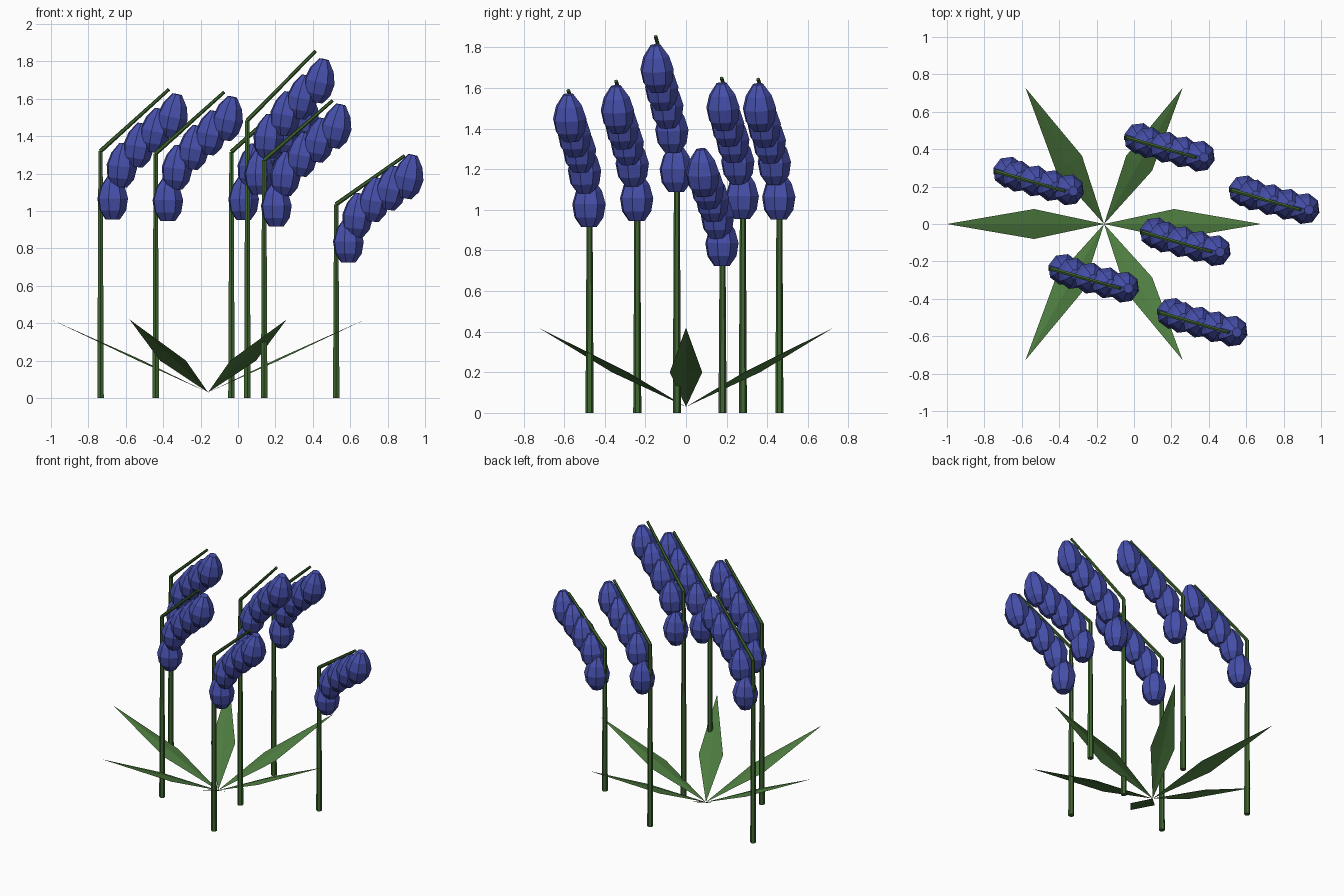
import bpy, bmesh
from math import radians, sin, cos, tau
from mathutils import Vector, Matrix

if "Cube" in bpy.data.objects:
    bpy.data.objects.remove(bpy.data.objects["Cube"])


def material(name, rgb):
    mat = bpy.data.materials.new(name)
    mat.use_nodes = True
    mat.diffuse_color = (*rgb, 1)
    mat.node_tree.nodes["Principled BSDF"].inputs["Base Color"].default_value = (*rgb, 1)
    return mat


leaf_green = material("leaf green", (0.075, 0.2, 0.05))
stem_green = material("stem green", (0.052, 0.135, 0.032))
petal_blue = material("petal blue", (0.062, 0.08, 0.41))


def add_object(name, bm, mat):
    bmesh.ops.recalc_face_normals(bm, faces=bm.faces)
    mesh = bpy.data.meshes.new(name)
    bm.to_mesh(mesh)
    bm.free()
    mesh.materials.append(mat)
    obj = bpy.data.objects.new(name, mesh)
    bpy.context.collection.objects.link(obj)
    return obj


def add_rod(bm, start, end, r1, r2, sides=6):
    """Tapered rod between two points."""
    start, end = Vector(start), Vector(end)
    axis = end - start
    turn = axis.to_track_quat('Z', 'Y').to_matrix().to_4x4()
    bmesh.ops.create_cone(bm, cap_ends=True, segments=sides, radius1=r1, radius2=r2,
                          depth=axis.length,
                          matrix=Matrix.Translation((start + end) / 2) @ turn)


def add_bell(bm, place, sides=8):
    """Closed egg-shaped flower bud, lathed from (radius, height) pairs."""
    profile = [(0.04, -0.117), (0.074, -0.07), (0.085, -0.005), (0.066, 0.06), (0.026, 0.117)]
    rings = [[bm.verts.new(place @ Vector((r * cos(tau * i / sides), r * sin(tau * i / sides), z)))
              for i in range(sides)] for r, z in profile]
    for low, high in zip(rings, rings[1:]):
        for i in range(sides):
            j = (i + 1) % sides
            bm.faces.new((low[i], low[j], high[j], high[i]))
    bm.faces.new(rings[0])
    bm.faces.new(rings[-1])


# Rosette of six pointed leaves with a slight ridge
base = Vector((-0.16, 0, 0.03))
for n in range(6):
    bm = bmesh.new()
    root, left, ridge, right, tip = [bm.verts.new(p) for p in (
        (0, 0, 0), (0.375, 0.08, 0.17), (0.375, 0, 0.182), (0.375, -0.08, 0.17), (0.84, 0, 0.39))]
    for face in ((root, ridge, left), (root, right, ridge), (ridge, tip, left), (right, tip, ridge)):
        bm.faces.new(face)
    leaf = add_object(f"leaf_{n + 1}", bm, leaf_green)
    leaf.location = base
    leaf.rotation_euler.z = n * tau / 6

# Flower stalks: base x, base y, full height
stalks = [(-0.735, 0.28, 1.65), (-0.44, -0.24, 1.635), (-0.035, 0.46, 1.645),
          (0.05, -0.045, 1.855), (0.14, -0.475, 1.59), (0.525, 0.18, 1.295)]
# Bells along each arch: offset x, offset y, share of height, lean in degrees
bells = [(0.065, -0.003, 0.65, 0), (0.115, -0.025, 0.755, 6), (0.205, -0.05, 0.82, 9),
         (0.295, -0.075, 0.868, 11), (0.387, -0.098, 0.915, 12)]

for n, (x, y, height) in enumerate(stalks, 1):
    bend = Vector((x, y, 0.8 * height))
    bm = bmesh.new()
    add_rod(bm, (x, y, 0), bend, 0.02, 0.013)
    add_rod(bm, bend, (x + 0.365, y - 0.105, height), 0.012, 0.009)
    add_object(f"stem_{n}", bm, stem_green)
    bm = bmesh.new()
    for dx, dy, share, lean in bells:
        place = Matrix.Translation((x + dx, y + dy, share * height))
        add_bell(bm, place @ Matrix.Rotation(radians(-15), 4, 'Z') @ Matrix.Rotation(radians(lean), 4, 'Y'))
    add_object(f"flower_bells_{n}", bm, petal_blue)
